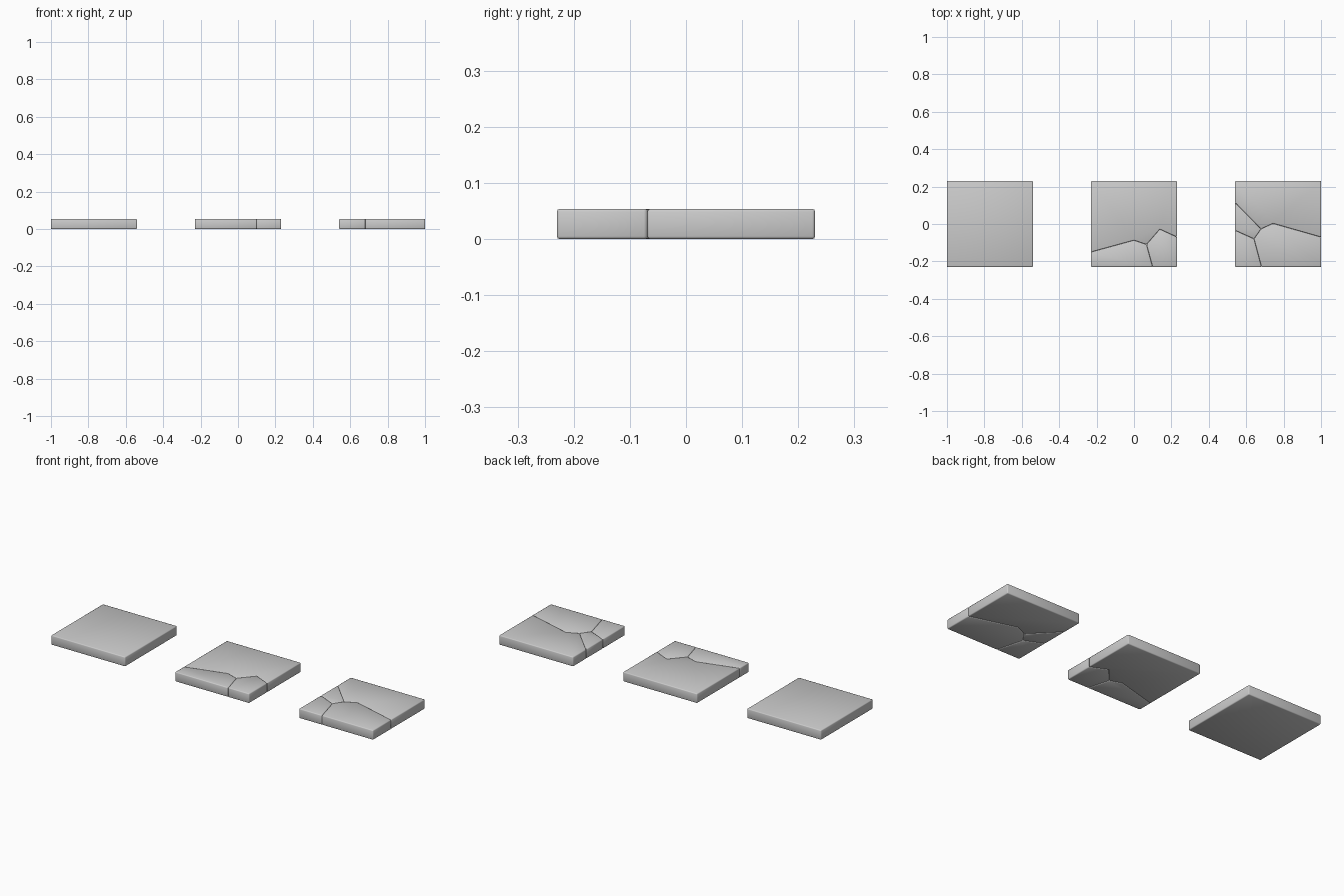
import bpy, bmesh

if "Cube" in bpy.data.objects:
    bpy.data.objects.remove(bpy.data.objects["Cube"])

H = 0.054   # tile thickness
R = 0.23    # tile half width


def piece(name, cx, outline):
    """Extruded slab piece with softened edges; outline runs counter-clockwise."""
    bm = bmesh.new()
    face = bm.faces.new([bm.verts.new((cx + x, y, 0)) for x, y in outline])
    ext = bmesh.ops.extrude_face_region(bm, geom=[face], use_keep_orig=True)
    top = [v for v in ext["geom"] if isinstance(v, bmesh.types.BMVert)]
    bmesh.ops.translate(bm, verts=top, vec=(0, 0, H))
    bmesh.ops.recalc_face_normals(bm, faces=bm.faces)
    for f in bm.faces:
        f.smooth = True
    me = bpy.data.meshes.new(name)
    bm.to_mesh(me)
    bm.free()
    ob = bpy.data.objects.new(name, me)
    bpy.context.collection.objects.link(ob)
    b = ob.modifiers.new("soft_edges", "BEVEL")
    b.width = 0.005
    b.segments = 2
    b.limit_method = "NONE"
    return ob


# Intact tile
piece("whole_tile", -0.77, [(-R, -R), (R, -R), (R, R), (-R, R)])

# Tile cracked into three pieces
a, b, c = (0, -0.087), (0.067, -0.11), (0.138, -0.028)
left, right, foot = (-R, -0.15), (R, -0.07), (0.10, -R)
piece("cracked_tile_main", 0, [left, a, b, c, right, (R, R), (-R, R)])
piece("cracked_tile_front_left", 0, [(-R, -R), foot, b, a, left])
piece("cracked_tile_front_right", 0, [foot, (R, -R), right, c, b])

# Tile shattered into four pieces
p, q, r = (-0.128, -0.08), (-0.091, -0.027), (-0.027, 0.003)
upper, lower, foot = (-R, 0.115), (-R, -0.034), (-0.088, -R)
piece("shattered_tile_back", 0.77, [upper, q, r, right, (R, R), (-R, R)])
piece("shattered_tile_wedge", 0.77, [lower, p, q, upper])
piece("shattered_tile_front_left", 0.77, [(-R, -R), foot, p, lower])
piece("shattered_tile_front_right", 0.77, [foot, (R, -R), right, r, q, p])
